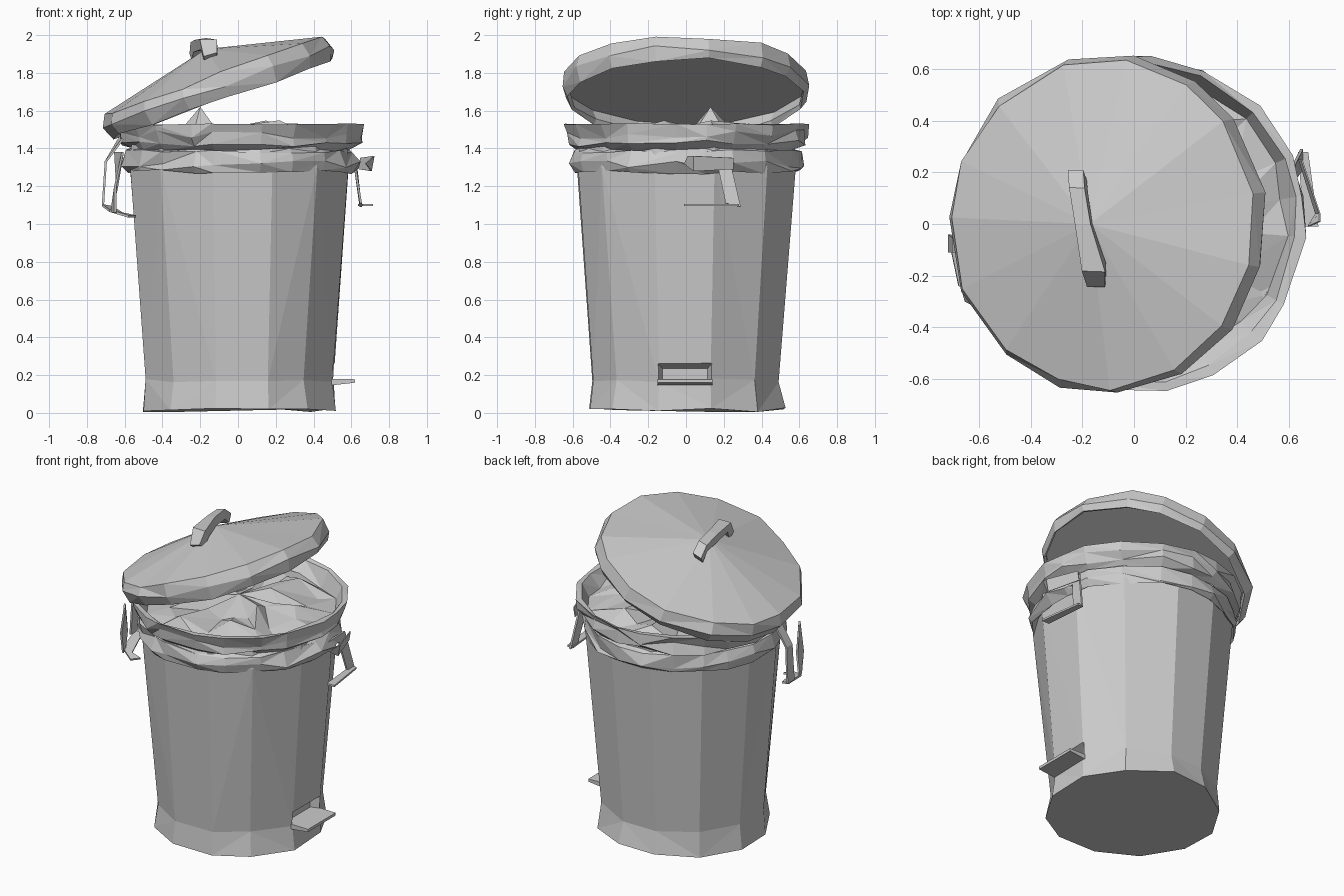
import bpy, bmesh, math, random
from mathutils import Vector

if "Cube" in bpy.data.objects:
    bpy.data.objects.remove(bpy.data.objects["Cube"])

random.seed(11)


def finish(name, bm):
    bmesh.ops.recalc_face_normals(bm, faces=bm.faces)
    mesh = bpy.data.meshes.new(name)
    bm.to_mesh(mesh)
    bm.free()
    ob = bpy.data.objects.new(name, mesh)
    bpy.context.collection.objects.link(ob)
    return ob


def loft(name, profile, n, centre=(0, 0), twist=0.0, cap_start=True, crumple=False):
    """Profile rows are radius, z, radial jitter, height jitter."""
    bm = bmesh.new()
    angles = [2 * math.pi * (i + 0.5 + random.uniform(-twist, twist)) / n for i in range(n)]
    rings = []
    for r, z, jr, jz in profile:
        if r == 0:
            rings.append([bm.verts.new((centre[0], centre[1], z))])
            continue
        ring = []
        for a in angles:
            rr = r + random.uniform(-jr, jr)
            ring.append(bm.verts.new((centre[0] + rr * math.cos(a), centre[1] + rr * math.sin(a),
                                      z + random.uniform(-jz, jz))))
        rings.append(ring)
    for lo, hi in zip(rings, rings[1:]):
        for i in range(n):
            j = (i + 1) % n
            if len(hi) == 1:
                bm.faces.new((lo[i], lo[j], hi[0]))
            elif crumple and random.random() < 0.5:
                bm.faces.new((lo[i], lo[j], hi[i]))
                bm.faces.new((lo[j], hi[j], hi[i]))
            elif crumple:
                bm.faces.new((lo[i], lo[j], hi[j]))
                bm.faces.new((lo[i], hi[j], hi[i]))
            else:
                bm.faces.new((lo[i], lo[j], hi[j], hi[i]))
    if cap_start:
        bm.faces.new(rings[0])
    if len(rings[-1]) > 1:
        bm.faces.new(rings[-1])
    return finish(name, bm)


def ribbon(name, rows, thickness=0.012):
    """Rows pair a path point with the width vector across the ribbon there."""
    bm = bmesh.new()
    pairs = [(bm.verts.new(p), bm.verts.new(Vector(p) + Vector(w))) for p, w in rows]
    for (a, b), (c, d) in zip(pairs, pairs[1:]):
        bm.faces.new((a, b, d, c))
    ob = finish(name, bm)
    mod = ob.modifiers.new("thickness", 'SOLIDIFY')
    mod.thickness = thickness
    mod.offset = 0
    return ob


def box(name, lo, hi):
    bm = bmesh.new()
    bmesh.ops.create_cube(bm, size=1)
    for v in bm.verts:
        v.co = [l + (h - l) * (c + 0.5) for l, h, c in zip(lo, hi, v.co)]
    return finish(name, bm)


# Tapered can with a flared foot
can = loft("can_body", [(0.53, 0.016, 0.01, 0.012), (0.505, 0.17, 0.008, 0.012),
                        (0.60, 1.30, 0.006, 0.0), (0.59, 1.42, 0, 0)],
           12, (0.01, 0), twist=0.1, crumple=True)

# Pedal slot with sloping sides cut into the can, and the pedal itself
slot = box("slot_cutter", (0.45, -0.17, 0.13), (0.56, 0.155, 0.285))
for v in slot.data.vertices:
    if v.co.x < 0.5:
        v.co.y = -0.125 if v.co.y < 0 else 0.115
        v.co.z = 0.165 if v.co.z < 0.2 else 0.235
slot.hide_render = True
slot.hide_viewport = True
cut = can.modifiers.new("pedal_slot", 'BOOLEAN')
cut.object = slot
cut.operation = 'DIFFERENCE'
cut.solver = 'EXACT'
pedal = box("pedal", (0.44, -0.15, 0.14), (0.62, 0.14, 0.18))
for v in pedal.data.vertices:
    if v.co.x > 0.5:
        v.co.z = 0.16 if v.co.z < 0.16 else 0.178

# Crumpled bag folded over the rim
loft("bag_fold", [(0.57, 1.31, 0, 0), (0.605, 1.275, 0.012, 0.012), (0.62, 1.32, 0.025, 0.025),
                  (0.605, 1.385, 0.012, 0.01), (0.58, 1.395, 0.015, 0.01),
                  (0.635, 1.425, 0.022, 0.022), (0.64, 1.475, 0.022, 0.025),
                  (0.655, 1.528, 0.01, 0.004), (0.62, 1.525, 0.012, 0.006), (0.56, 1.44, 0.03, 0.03),
                  (0.42, 1.48, 0.06, 0.05), (0.22, 1.49, 0.06, 0.06), (0, 1.52, 0, 0)],
     20, (0.01, 0), twist=0.25, cap_start=False, crumple=True)

# Peak of rubbish poking above the rim
loft("rubbish_peak", [(0.17, 1.44, 0.03, 0), (0, 1.62, 0, 0)], 5, (-0.2, 0.13), twist=0.2)

# Tilted lid: wide recessed underside, dented rim and shallow cone
lid = loft("lid", [(0.635, -0.045, 0, 0), (0.612, -0.11, 0.005, 0.012), (0.625, -0.125, 0.005, 0.012),
                   (0.65, -0.065, 0.012, 0.02), (0.63, 0.005, 0.012, 0.012), (0, 0.155, 0, 0)],
           15, twist=0.15, crumple=True)
lid.rotation_euler = (0, math.radians(-19.5), 0)
lid.location = (-0.12, 0, 1.78)
lid.scale = (1, 1.01, 1)

# Low lid grip with sloping ends
ribbon("lid_grip", [((-0.25, 0.19, 1.88), (0.06, 0, 0.02)), ((-0.245, 0.13, 1.935), (0.06, 0, 0.015)),
                    ((-0.225, 0.0, 1.945), (0.06, 0, 0.01)), ((-0.20, -0.17, 1.95), (0.09, 0, 0.0)),
                    ((-0.18, -0.22, 1.87), (0.07, 0, 0.02))], 0.06)

# Bent carry handles on both sides
ribbon("right_handle", [((0.61, 0.0, 1.30), (0.01, 0, 0.045)), ((0.62, 0.17, 1.30), (0, 0.06, 0.05)),
                        ((0.65, 0.21, 1.11), (0, 0.08, -0.02))])
ribbon("right_handle_bar", [((0.635, 0.28, 1.10), (0.04, 0, 0)), ((0.66, -0.01, 1.10), (0.055, 0, 0))])
ribbon("right_handle_tab", [((0.675, -0.01, 1.32), (0.045, 0.02, 0.04)), ((0.705, 0.04, 1.28), (0.015, 0, 0.08)),
                            ((0.64, 0.25, 1.29), (0.01, 0, 0.06))], 0.006)
ribbon("left_handle", [((-0.61, -0.12, 1.45), (-0.02, 0.08, 0)), ((-0.70, -0.11, 1.33), (0, 0.06, 0)),
                       ((-0.715, -0.11, 1.10), (0, 0.07, 0))])
ribbon("left_handle_bar", [((-0.72, -0.05, 1.10), (0.05, 0, -0.01)), ((-0.68, -0.24, 1.07), (0.07, 0, -0.015)),
                           ((-0.58, -0.30, 1.04), (0.04, 0.05, 0.0))])
ribbon("left_handle_strut", [((-0.61, -0.32, 1.38), (-0.04, 0.06, 0)), ((-0.65, -0.30, 1.20), (0.01, 0.05, 0)),
                             ((-0.65, -0.28, 1.06), (-0.02, 0.05, 0))])
